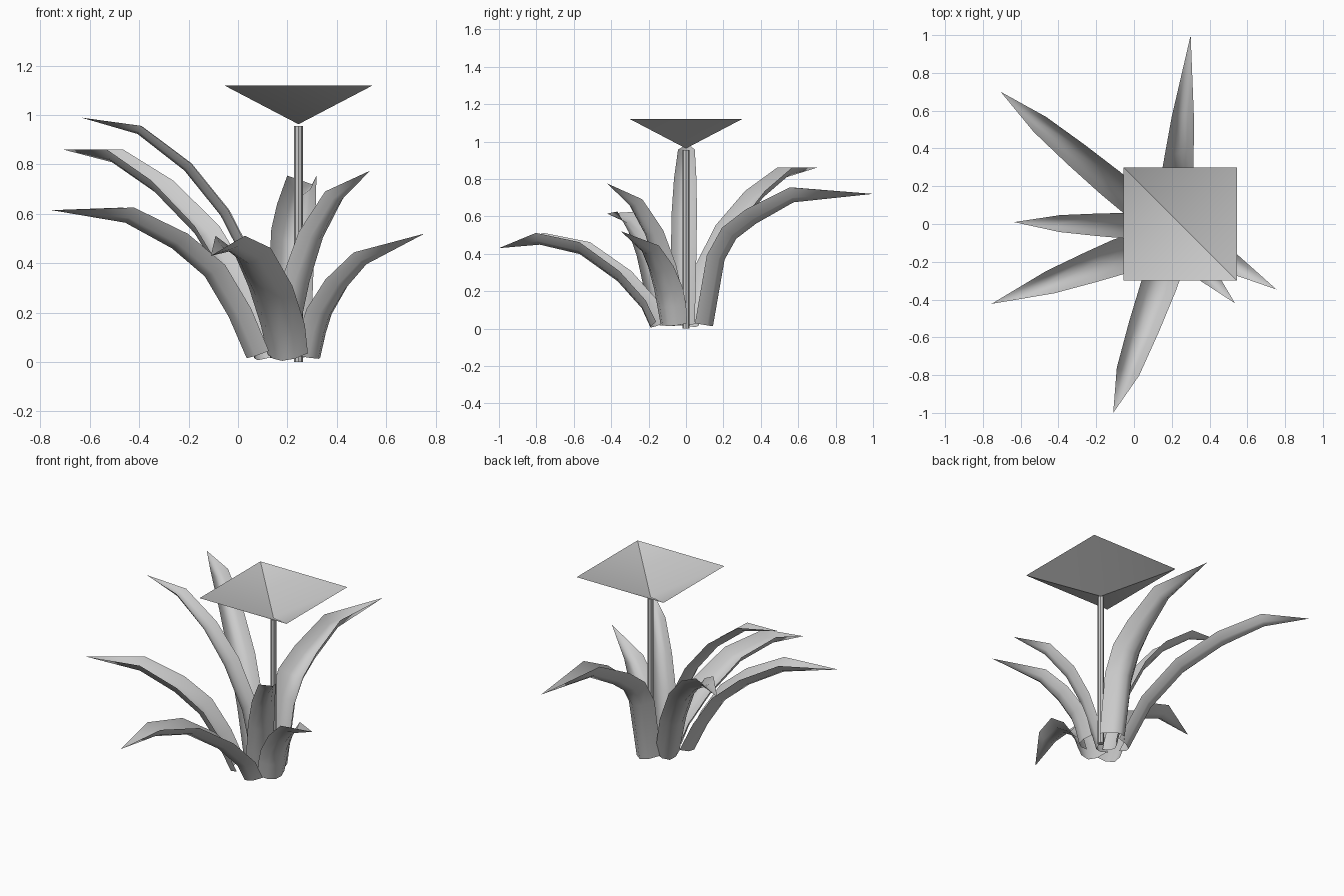
import bpy, math
from mathutils import Vector

if "Cube" in bpy.data.objects:
    bpy.data.objects.remove(bpy.data.objects["Cube"])


def make_object(name, verts, faces, smooth=True):
    mesh = bpy.data.meshes.new(name)
    mesh.from_pydata([tuple(v) for v in verts], [], faces)
    mesh.update()
    obj = bpy.data.objects.new(name, mesh)
    bpy.context.collection.objects.link(obj)
    for p in mesh.polygons:
        p.use_smooth = smooth
    return obj


# One arching leaf: a gutter-shaped strip running from base to a pointed tip.
# bends are (fraction of the way out, height) pairs.
def leaf(name, base, tip, bends, half_width, depth):
    base, tip = Vector(base), Vector(tip)
    path = [base]
    for t, z in bends:
        p = base.lerp(tip, t)
        p.z = z
        path.append(p)
    out = Vector((tip.x - base.x, tip.y - base.y, 0)).normalized()
    side = Vector((0, 0, 1)).cross(out)
    taper = (0.92, 1.0, 1.0, 0.88, 0.66)
    across = (-1, -0.55, 0, 0.55, 1)
    n = len(across)
    verts, faces = [], []
    for i, p in enumerate(path):
        before = path[max(i - 1, 0)]
        after = path[i + 1] if i + 1 < len(path) else tip
        up = (after - before).normalized().cross(side)
        d = depth * (0.9 if i == len(path) - 1 else 1)
        for u in across:
            verts.append(p + side * u * half_width * taper[i] + up * d * (u * u - 0.5))
    for i in range(len(path) - 1):
        for j in range(n - 1):
            a = i * n + j
            faces.append((a, a + 1, a + n + 1, a + n))
    last = (len(path) - 1) * n
    verts.append(tip)
    faces += [(last + j, last + j + 1, len(verts) - 1) for j in range(n - 1)]
    return make_object(name, verts, faces)


# Leaves
leaf("back_leaf", (0.215, 0.10, 0.02), (0.30, 1.0, 0.72),
     [(0.07, 0.38), (0.15, 0.51), (0.28, 0.60), (0.52, 0.715)], 0.09, 0.09)
leaf("back_left_leaf", (0.10, 0.03, 0.02), (-0.706, 0.70, 0.86),
     [(0.12, 0.29), (0.30, 0.53), (0.52, 0.71), (0.75, 0.835)], 0.078, 0.06)
leaf("left_leaf", (0.15, -0.015, 0.02), (-0.635, 0.01, 0.99),
     [(0.10, 0.36), (0.26, 0.605), (0.45, 0.79), (0.70, 0.94)], 0.068, 0.04)
leaf("front_left_leaf", (0.065, -0.12, 0.03), (-0.755, -0.423, 0.615),
     [(0.09, 0.20), (0.213, 0.37), (0.384, 0.49), (0.628, 0.595)], 0.095, 0.07)
leaf("front_leaf", (0.19, -0.16, 0.02), (-0.11, -1.0, 0.43),
     [(0.06, 0.13), (0.22, 0.28), (0.47, 0.43), (0.74, 0.48)], 0.095, 0.07)
leaf("front_right_leaf", (0.19, -0.06, 0.02), (0.535, -0.42, 0.775),
     [(0.07, 0.15), (0.18, 0.33), (0.35, 0.51), (0.61, 0.67)], 0.075, 0.06)
leaf("right_leaf", (0.30, -0.08, 0.02), (0.755, -0.347, 0.52),
     [(0.045, 0.12), (0.10, 0.20), (0.25, 0.315), (0.46, 0.42)], 0.09, 0.06)

# Flower stem
bpy.ops.mesh.primitive_cylinder_add(vertices=8, radius=0.018, depth=0.955,
                                    location=(0.245, 0, 0.4775))
bpy.context.object.name = "flower_stem"
bpy.ops.object.shade_smooth_by_angle()

# Flower: open upside-down pyramid, folded in two halves along one diagonal
cx, s, low, top = 0.245, 0.30, 0.963, 1.12
for name, k in (("flower_half_back", 1), ("flower_half_front", -1)):
    verts = [(cx, 0, low), (cx - s * k, s * k, top), (cx + s * k, s * k, top),
             (cx + s * k, -s * k, top)]
    make_object(name, verts, [(0, 2, 1), (0, 3, 2)])
